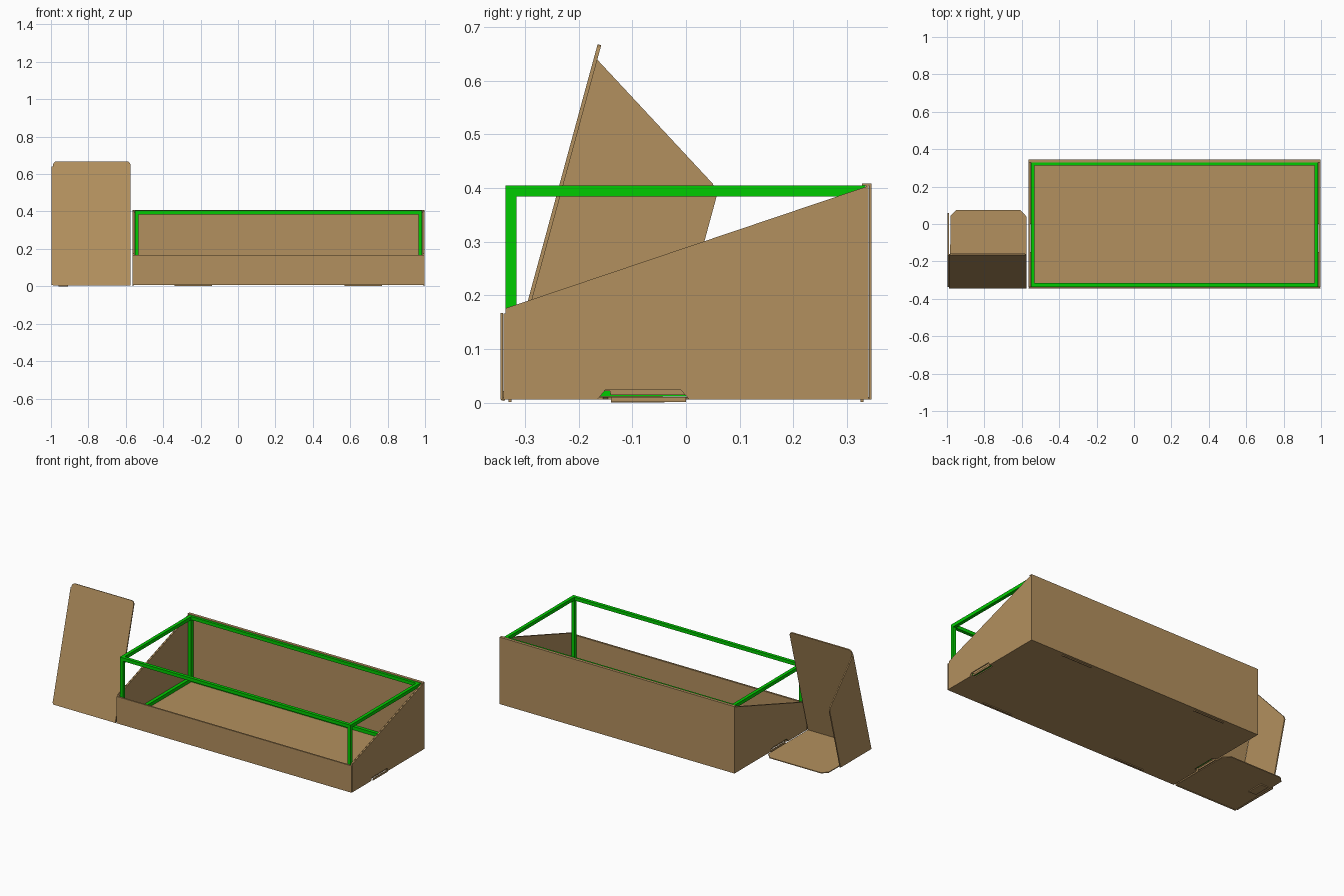
import bpy, bmesh, math
from mathutils import Vector

cube = bpy.data.objects.get("Cube")
if cube:
    bpy.data.objects.remove(cube, do_unlink=True)


def material(name, rgb):
    m = bpy.data.materials.new(name)
    m.use_nodes = True
    m.diffuse_color = (*rgb, 1)
    m.node_tree.nodes["Principled BSDF"].inputs["Base Color"].default_value = (*rgb, 1)
    return m


CARD = material("brown cardboard", (0.45, 0.279, 0.112))
GREEN = material("green frame", (0.0, 0.6, 0.0))


def panel(name, outline, axis, lo, hi, mat=CARD):
    """Extrude a 2D outline along an axis; the outline uses the other two axes in order."""
    def place(p, d):
        c = list(p)
        c.insert("xyz".index(axis), d)
        return Vector(c)
    bm = bmesh.new()
    face = bm.faces.new([bm.verts.new(place(p, lo)) for p in outline])
    extruded = bmesh.ops.extrude_face_region(bm, geom=[face])["geom"]
    bmesh.ops.translate(bm, verts=[v for v in extruded if isinstance(v, bmesh.types.BMVert)],
                        vec=place((0, 0), hi - lo))
    bmesh.ops.recalc_face_normals(bm, faces=bm.faces)
    mesh = bpy.data.meshes.new(name)
    bm.to_mesh(mesh)
    bm.free()
    mesh.materials.append(mat)
    ob = bpy.data.objects.new(name, mesh)
    bpy.context.collection.objects.link(ob)
    return ob


def rect(a0, a1, b0, b1):
    return [(a0, b0), (a1, b0), (a1, b1), (a0, b1)]


# Tray dimensions
LEFT, RIGHT, BACK = -0.565, 0.998, 0.346
CARD_T, BASE_Z, TOP_Z, LIP_Z = 0.005, 0.006, 0.407, 0.167

# Tray floor, with a finger notch in each short side
X0, X1, Y = LEFT + 0.003, RIGHT - 0.003, BACK - 0.003
panel("tray_floor", [
    (X0, -Y), (X1, -Y), (X1, -0.155), (X1 - 0.02, -0.145), (X1 - 0.02, -0.005), (X1, 0.005),
    (X1, Y), (X0, Y), (X0, 0.005), (X0 + 0.02, -0.005), (X0 + 0.02, -0.145), (X0, -0.155),
], "z", BASE_Z, BASE_Z + CARD_T)

# Front and back walls, each folded into two layers
for name, side, height in (("front", -1, LIP_Z), ("back", 1, TOP_Z)):
    for layer, depth in (("outer", 0), ("inner", 0.006)):
        edge = side * (BACK - depth)
        lo, hi = sorted((edge, edge - side * CARD_T))
        panel(f"{name}_wall_{layer}", rect(LEFT, RIGHT, BASE_Z, height - depth / 6), "y", lo, hi)
    # Locking tabs showing under the floor
    for x in (-0.24, 0.67):
        panel(f"{name}_tab", rect(x - 0.1, x + 0.1, 0.001, 0.014), "y",
              side * 0.328 - 0.003, side * 0.328 + 0.003)

# Folded top edge of the back wall, covering the rear of the frame
panel("back_wall_fold", rect(LEFT, RIGHT, 0.328, BACK), "z", TOP_Z - 0.002, TOP_Z + 0.001)

# Sloping side walls: outer layer has a finger slot, inner layer is cut higher beside it
SLOPE = [(0.337, BASE_Z), (0.337, 0.403), (-0.336, 0.176), (-0.336, BASE_Z)]
SLOT = [(-0.165, BASE_Z), (-0.15, 0.024), (-0.01, 0.024), (0.006, BASE_Z)]
NOTCH = [(-0.165, BASE_Z), (-0.155, 0.022), (-0.142, 0.022), (-0.14, 0.014),
         (0.003, 0.014), (0.006, BASE_Z)]
for name, edge, inward in (("right", LEFT, 1), ("left", RIGHT, -1)):
    for layer, depth, cut in (("outer", 0, SLOT), ("inner", 0.006, NOTCH)):
        start = edge + inward * depth
        lo, hi = sorted((start, start + inward * CARD_T))
        panel(f"{name}_wall_{layer}", SLOPE + cut, "x", lo, hi)
    lo, hi = sorted((edge + inward * 0.001, edge + inward * 0.007))
    panel(f"{name}_tab", rect(-0.14, 0, 0.001, 0.011), "x", lo, hi)

# Green box frame: four bars along each axis
BAR = 0.02
SPAN = {"x": (-0.551, 0.984), "y": (-0.336, 0.334), "z": (0.0115, 0.4045)}
for axis in "xyz":
    a, b = [k for k in "xyz" if k != axis]
    trim = 0 if axis == "z" else BAR
    for i in (0, 1):
        for j in (0, 1):
            a0 = SPAN[a][i] - i * BAR
            b0 = SPAN[b][j] - j * BAR
            panel(f"frame_bar_{axis}", rect(a0, a0 + BAR, b0, b0 + BAR), axis,
                  SPAN[axis][0] + trim, SPAN[axis][1] - trim, GREEN)

# Leaning stand panel with rounded top corners
S0, S1, LENGTH, R = -0.989, -0.575, 0.687, 0.02
outline = [(S0, 0), (S1, 0)]
for cx, start in ((S1 - R, 0), (S0 + R, 90)):
    for step in range(5):
        t = math.radians(start + step * 22.5)
        outline.append((cx + R * math.cos(t), LENGTH - R + R * math.sin(t)))
stand = panel("stand_panel", outline, "y", 0, 0.007)
stand.location = (0, -0.345, 0.005)
stand.rotation_euler.x = -math.atan(0.272)

# Side fin folded back from the panel
panel("stand_fin", [(-0.338, 0.008), (-0.166, 0.64), (0.05, 0.408), (0.058, 0.388), (-0.045, 0.008)],
      "x", -0.997, -0.99)

# Stand foot with clipped rear corners, and its locking tab
panel("stand_foot", [(S0 + 0.003, -0.338), (S1, -0.338), (S1, 0.04), (-0.608, 0.075),
                     (-0.95, 0.075), (S0 + 0.009, 0.045)], "z", 0.006, 0.011)
panel("stand_tab", rect(-0.96, -0.91, -0.14, -0.04), "z", 0, 0.0065)
